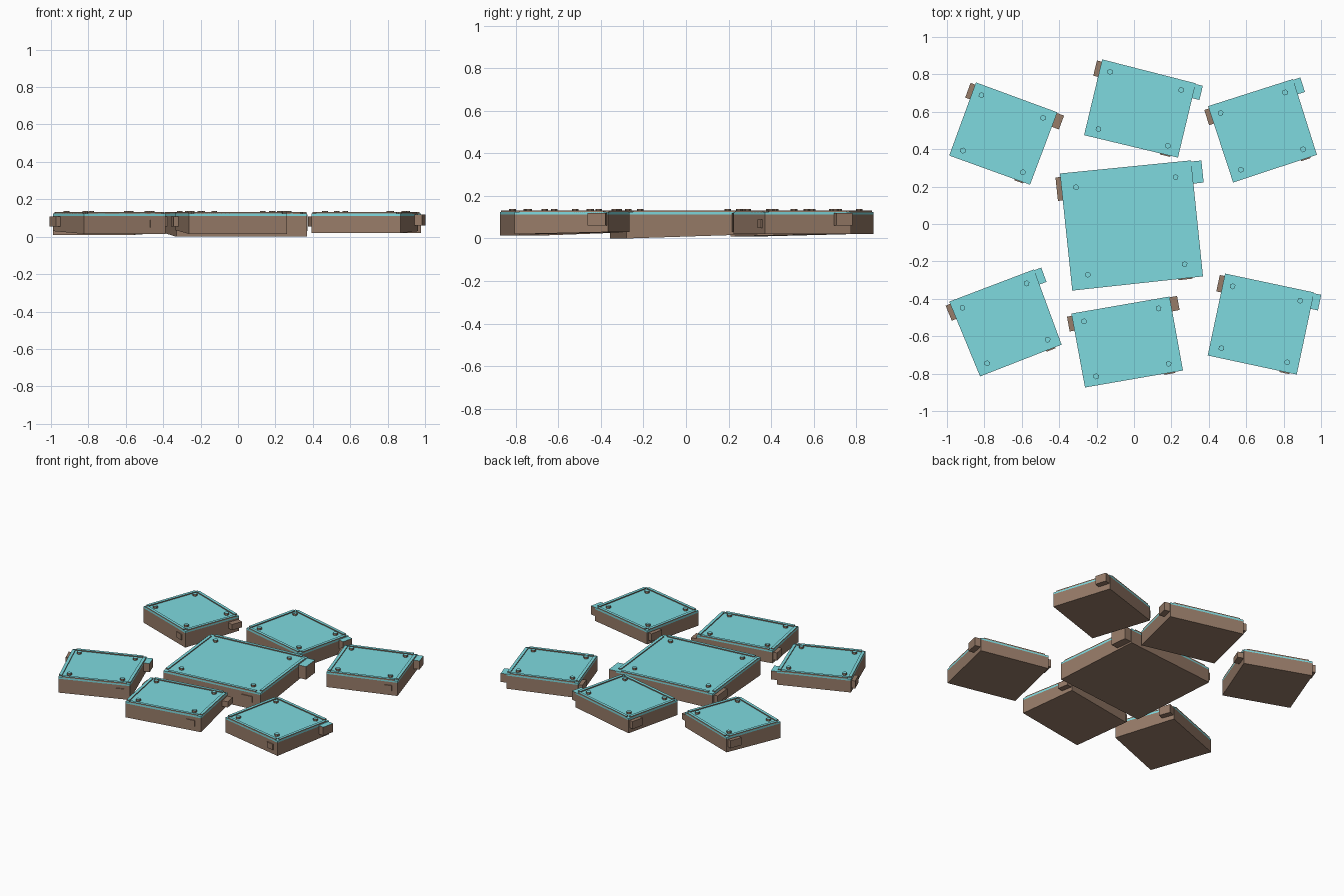
import bpy, bmesh
from math import cos, sin, pi
from mathutils import Vector

if "Cube" in bpy.data.objects:
    bpy.data.objects.remove(bpy.data.objects["Cube"])


def material(name, col):
    m = bpy.data.materials.new(name)
    m.diffuse_color = (*col, 1)
    m.use_nodes = True
    m.node_tree.nodes["Principled BSDF"].inputs["Base Color"].default_value = m.diffuse_color
    return m


TEAL = material("teal_surface", (0.21, 0.70, 0.74))
BROWN = material("brown_side", (0.31, 0.20, 0.14))


def prism(name, pts, low, top, mats):
    """Closed prism over a plan outline; low may be one height or one per corner.
    mats = (side material, top material)"""
    n = len(pts)
    if not isinstance(low, (list, tuple)):
        low = [low] * n
    bm = bmesh.new()
    b = [bm.verts.new((p.x, p.y, z)) for p, z in zip(pts, low)]
    t = [bm.verts.new((p.x, p.y, top)) for p in pts]
    bm.faces.new(b)
    cap = bm.faces.new(t)
    for i in range(n):
        j = (i + 1) % n
        bm.faces.new((b[i], b[j], t[j], t[i]))
    cap.material_index = 1
    bmesh.ops.recalc_face_normals(bm, faces=bm.faces)
    me = bpy.data.meshes.new(name)
    bm.to_mesh(me)
    bm.free()
    for m in mats:
        me.materials.append(m)
    ob = bpy.data.objects.new(name, me)
    bpy.context.collection.objects.link(ob)
    return ob


def edge_rect(a, b, f0, f1, out0, out1):
    """Rectangle along edge a-b (clockwise outline), between offsets outwards."""
    d = (b - a).normalized()
    n = Vector((-d.y, d.x))
    p, q = a.lerp(b, f0), a.lerp(b, f1)
    return [p + n * out0, q + n * out0, q + n * out1, p + n * out1]


# name, corners (back left, back right, front right, front left),
# underside height at back / front, right lug has teal top
TILES = [
    ("centre", (-.396, .27, .305, .34, .369, -.28, -.33, -.356), .02, 0, True),
    ("back_left", (-.845, .757, -.41, .597, -.556, .21, -.988, .366), .02, .01, False),
    ("back_middle", (-.17, .88, .33, .752, .235, .355, -.267, .475), .02, .02, True),
    ("back_right", (.396, .63, .85, .775, .978, .37, .53, .222), .02, .02, True),
    ("front_left", (-.988, -.415, -.535, -.243, -.387, -.645, -.823, -.815), .03, .015, True),
    ("front_middle", (-.335, -.479, .19, -.388, .262, -.783, -.262, -.874), .035, .015, False),
    ("front_right", (.487, -.265, .963, -.366, .87, -.805, .394, -.703), .03, .02, True),
]

for name, c, zb, zf, teal_lug in TILES:
    P = [Vector((c[i], c[i + 1])) for i in range(0, 8, 2)]
    bl, br, fr, fl = P

    # wedge body and thin coloured slab on top
    prism(name + "_body", P, [zb, zb, zf, zf], 0.112, (BROWN, BROWN))
    prism(name + "_top_slab", P, 0.112, 0.124, (TEAL, TEAL))

    # raised rim strips
    for i in range(4):
        prism(f"{name}_rim_{i}", edge_rect(P[i], P[(i + 1) % 4], .05, .95, -.02, 0),
              0.122, 0.131, (BROWN, TEAL))

    # corner studs
    for k, (u, v) in enumerate(((.11, .13), (.87, .13), (.87, .88), (.13, .88))):
        o = bl.lerp(br, u).lerp(fl.lerp(fr, u), v)
        ring = [o + Vector((cos(a * pi / 3 + .4), sin(a * pi / 3 + .4))) * .016 for a in range(6)]
        prism(f"{name}_stud_{k}", ring, 0.12, 0.138, (BROWN, TEAL))

    # side lugs and small front plate
    prism(name + "_left_lug", edge_rect(fl, bl, .77, .97, -.01, .026),
          0.055, 0.108, (BROWN, BROWN))
    out, deep = (.055, .03) if name == "centre" else (.04, .06)
    prism(name + "_right_lug", edge_rect(br, fr, .01, .2, -.01, out), deep,
          0.12 if teal_lug else 0.1, (BROWN, TEAL if teal_lug else BROWN))
    prism(name + "_front_plate", edge_rect(fr, fl, .08, .19, -.01, .006),
          0.05, 0.09, (BROWN, BROWN))
